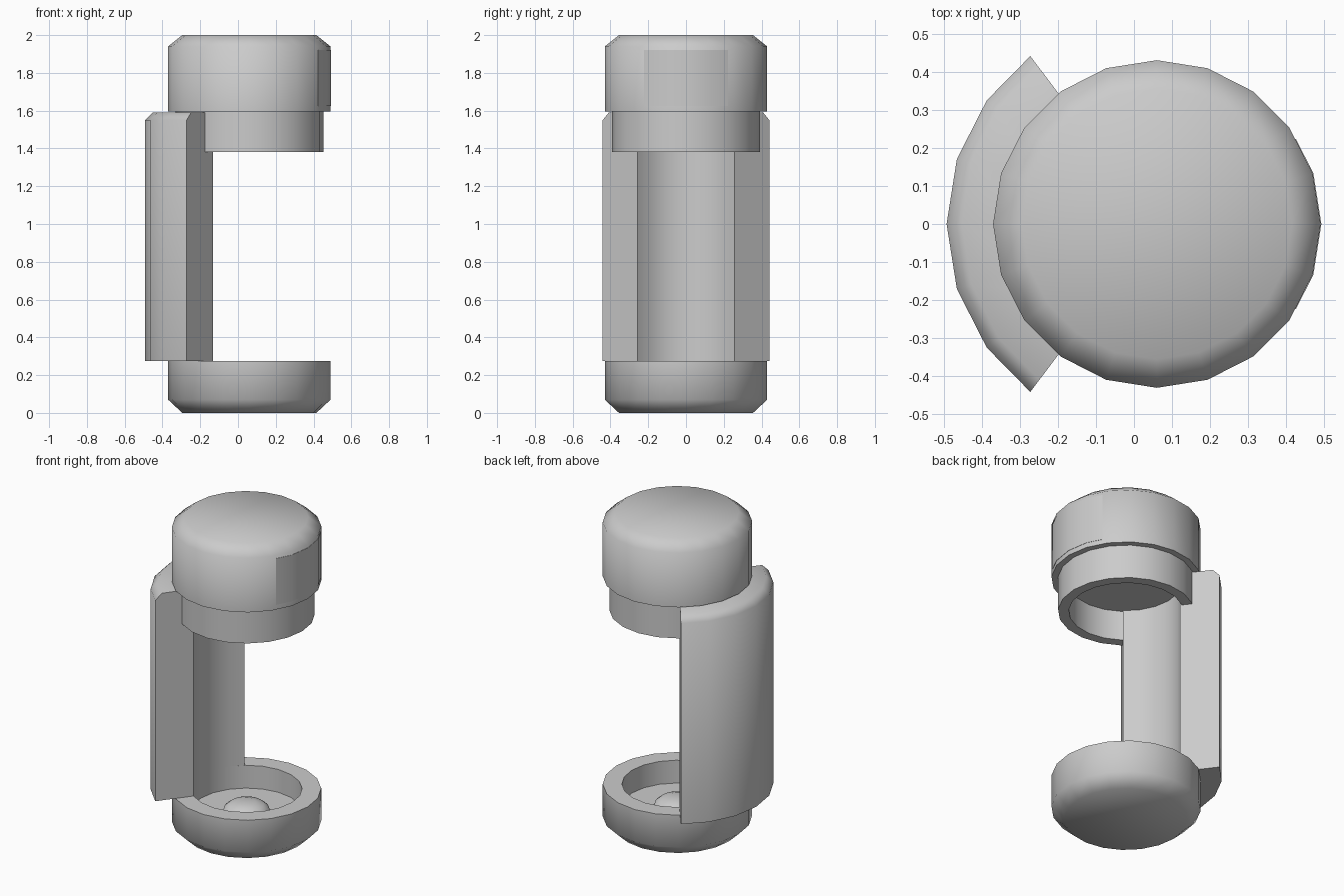
import bpy, bmesh
from math import sin, cos, pi, radians

if "Cube" in bpy.data.objects:
    bpy.data.objects.remove(bpy.data.objects["Cube"])

CX = 0.06      # axis of all round parts
SIDES = 20


def finish(name, bm):
    bmesh.ops.remove_doubles(bm, verts=bm.verts, dist=1e-5)
    bmesh.ops.recalc_face_normals(bm, faces=bm.faces)
    mesh = bpy.data.meshes.new(name)
    bm.to_mesh(mesh)
    bm.free()
    ob = bpy.data.objects.new(name, mesh)
    bpy.context.collection.objects.link(ob)
    bpy.ops.object.select_all(action='DESELECT')
    ob.select_set(True)
    bpy.context.view_layer.objects.active = ob
    bpy.ops.object.shade_smooth_by_angle(angle=radians(55))
    return ob


def lathe(name, profile):
    """Revolve (radius, z) points; the open ends are capped with n-gons."""
    bm = bmesh.new()
    rings = [[bm.verts.new((CX + r * cos(2 * pi * i / SIDES), r * sin(2 * pi * i / SIDES), z))
              for i in range(SIDES)] for r, z in profile]
    for a, b in zip(rings, rings[1:]):
        for i in range(SIDES):
            j = (i + 1) % SIDES
            bm.faces.new((a[i], a[j], b[j], b[i]))
    bm.faces.new(rings[0])
    bm.faces.new(rings[-1])
    return finish(name, bm)


def arc_shell(name, outer, inner, angles, z0, z1, chamfer=0.0):
    """Thick curved wall; outer and inner are radii per angle."""
    bm = bmesh.new()
    sections = []
    for a, ro, ri in zip(angles, outer, inner):
        pts = [(ri, z0), (ro, z0), (ro, z1 - chamfer)]
        pts += [(ro - chamfer, z1)] if chamfer else []
        pts += [(ri, z1)]
        sections.append([bm.verts.new((CX + r * cos(radians(a)), r * sin(radians(a)), z))
                         for r, z in pts])
    n = len(sections[0])
    if not chamfer:
        n = len(sections[0])
    for a, b in zip(sections, sections[1:]):
        for i in range(n):
            j = (i + 1) % n
            bm.faces.new((a[i], a[j], b[j], b[i]))
    bm.faces.new(sections[0])
    bm.faces.new(sections[-1])
    return finish(name, bm)


# Top cap with hollow neck below it
lathe("top_cap", [(0.355, 2.0), (0.43, 1.94), (0.43, 1.595),
                  (0.392, 1.595), (0.392, 1.38), (0.33, 1.38), (0.33, 1.57)])

# Bottom cup with recessed floor
lathe("bottom_cup", [(0.355, 0.0), (0.43, 0.07), (0.43, 0.275), (0.32, 0.275), (0.32, 0.13)])

# Rounded contact button on the cup floor
lathe("contact_button", [(0.14, 0.125), (0.13, 0.155), (0.10, 0.18), (0.05, 0.195)])

# Curved back panel joining cap and cup
steps = [-53, -36, -18, 0, 18, 36, 53]
arc_shell("back_panel", [0.552] * 7, [0.32] * 7, [180 + s for s in steps],
          0.275, 1.59, chamfer=0.04)

# Thin plate on the side of the cap, following its facets
plate = [-31.5, -18, 0, 18, 31.5]
edge = 0.43 * cos(radians(9)) / cos(radians(4.5))
face_r = [edge, 0.43, 0.43, 0.43, edge]
arc_shell("cap_plate", [r + 0.002 for r in face_r], [r - 0.01 for r in face_r],
          plate, 1.625, 1.92)
